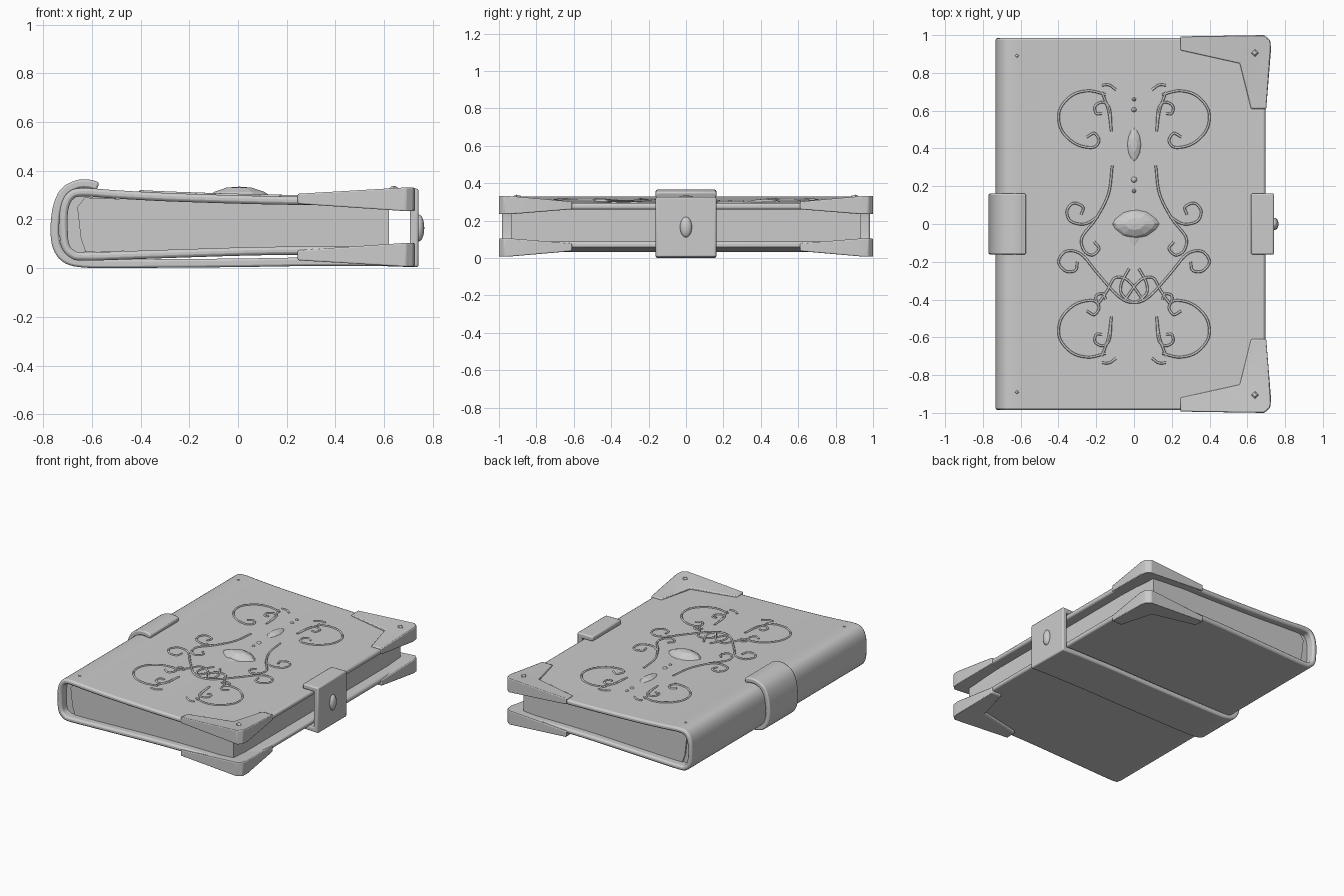
import bpy, bmesh, math
from mathutils import Vector

if "Cube" in bpy.data.objects:
    bpy.data.objects.remove(bpy.data.objects["Cube"])


def finish(name, bm, bevel=0.0, segs=2, smooth=35):
    bmesh.ops.recalc_face_normals(bm, faces=bm.faces)
    me = bpy.data.meshes.new(name)
    bm.to_mesh(me)
    bm.free()
    ob = bpy.data.objects.new(name, me)
    bpy.context.collection.objects.link(ob)
    if bevel:
        m = ob.modifiers.new("Bevel", 'BEVEL')
        m.width, m.segments, m.limit_method = bevel, segs, 'ANGLE'
        m.angle_limit = math.radians(40)
    if smooth:
        bpy.ops.object.select_all(action='DESELECT')
        bpy.context.view_layer.objects.active = ob
        ob.select_set(True)
        bpy.ops.object.shade_smooth_by_angle(angle=math.radians(smooth))
    return ob


def catmull(pts, n=4):
    p = [Vector(q) for q in pts]
    p = [p[0] * 2 - p[1]] + p + [p[-1] * 2 - p[-2]]
    out = []
    for i in range(1, len(p) - 2):
        a, b, c, d = p[i - 1:i + 3]
        for k in range(n):
            t = k / n
            out.append(0.5 * (2 * b + (c - a) * t + (2 * a - 5 * b + 4 * c - d) * t * t
                              + (3 * b - a - 3 * c + d) * t ** 3))
    return out + [p[-2]]


def strip(name, A, B, hy, bevel):
    """Solid between two paired xz outlines, spanning -hy..hy."""
    bm = bmesh.new()
    rows = [[bm.verts.new((q[0], y, q[1])) for q, y in ((a, -hy), (a, hy), (b, hy), (b, -hy))]
            for a, b in zip(A, B)]
    for r, s in zip(rows, rows[1:]):
        for k in range(4):
            bm.faces.new((r[k], r[(k + 1) % 4], s[(k + 1) % 4], s[k]))
    bm.faces.new(rows[0])
    bm.faces.new(rows[-1])
    return finish(name, bm, bevel)


def ribbon(name, path, thick, hy, bevel):
    """Band of constant thickness along an xz centre line, mitred at bends."""
    A, B = [], []
    for i, p in enumerate(path):
        ns = []
        for a, b in ((i - 1, i), (i, i + 1)):
            if a >= 0 and b < len(path):
                d = (path[b] - path[a]).normalized()
                ns.append(Vector((-d.y, d.x)))
        n = ns[0] if len(ns) == 1 else (ns[0] + ns[1]) / (1 + ns[0].dot(ns[1]))
        A.append(p + n * thick / 2)
        B.append(p - n * thick / 2)
    return strip(name, A, B, hy, bevel)


# Wrapped cover with a sagging board and rounded spine
upper = [(.695, .276), (.45, .276), (.24, .277), (0, .282), (-.3, .292), (-.5, .303), (-.64, .312),
         (-.69, .295), (-.714, .24)]
lower = [(-.716, .15), (-.708, .09), (-.68, .058), (-.63, .048), (-.4, .055), (0, .068),
         (.24, .072), (.45, .072), (.695, .070)]
ribbon("cover", catmull(upper + lower), .034, .985, .012)

TOP = catmull([(x, z + .017) for x, z in reversed(upper[:7])])


def top(x):
    for a, b in zip(TOP, TOP[1:]):
        if a.x <= x <= b.x:
            return a.y + (b.y - a.y) * (x - a.x) / (b.x - a.x)
    return TOP[-1].y


# Page block and the lining behind it
hi = [(-.66, .25), (-.63, .290), (-.3, .277), (0, .267), (.24, .262), (.62, .261)]
lo = [(-.645, .12), (-.625, .066), (-.3, .074), (0, .083), (.24, .087), (.62, .087)]
strip("pages", hi, lo, .935, 0)
strip("spine_lining", [(-.705, .26), (-.66, .297), (-.5, .286)],
      [(-.705, .09), (-.66, .065), (-.5, .068)], .925, 0)

# Strap around spine, underside and fore edge
strap = catmull([(-.575, .335), (-.61, .346), (-.66, .344), (-.715, .312), (-.745, .24), (-.752, .14),
                 (-.738, .075), (-.70, .035), (-.63, .02), (-.5, .018)])
strap += [Vector(q) for q in ((0, .022), (.3, .027), (.6, .026), (.724, .022), (.724, .309), (.62, .309))]
ribbon("strap", strap, .035, .162, .01)

# Oval button on the strap
bm = bmesh.new()
bmesh.ops.create_uvsphere(bm, u_segments=16, v_segments=10, radius=1)
for v in bm.verts:
    v.co = (.743 + v.co.x * .022, v.co.y * .032, .165 + v.co.z * .055)
finish("strap_button", bm)

# Four wedge-shaped corner guards (x, y, bottom, top)
GUARD = [(.245, .993, .264, .306), (.245, .92, .264, .303), (.56, .85, .25, .308), (.62, .61, .26, .302),
         (.70, .61, .26, .302), (.726, .93, .234, .33), (.72, .975, .234, .332), (.69, 1, .234, .332)]
for sy in (1, -1):
    for side in ("upper", "lower"):
        bm = bmesh.new()
        f = (lambda z: z) if side == "upper" else (lambda z: .338 - z)
        b = [bm.verts.new((x, y * sy, f(z0))) for x, y, z0, z1 in GUARD]
        t = [bm.verts.new((x, y * sy, f(z1))) for x, y, z0, z1 in GUARD]
        caps = [bm.faces.new(b), bm.faces.new(t)]
        for i in range(len(b)):
            j = (i + 1) % len(b)
            bm.faces.new((b[i], b[j], t[j], t[i]))
        bmesh.ops.triangulate(bm, faces=caps)
        finish(side + "_corner_guard", bm, .006)


def gem(name, x, y, a, b, h, n=12, power=1.5, z=None):
    """Faceted lens with pointed ends along its long axis."""
    bm = bmesh.new()
    z = top(x) - .004 if z is None else z
    rings = []
    for s, k in ((1, 0), (.8, .45), (.4, .9)):
        ring = []
        for i in range(n):
            c, d = math.cos(math.tau * i / n), math.sin(math.tau * i / n)
            if a >= b:
                d = math.copysign(abs(d) ** power, d)
            else:
                c = math.copysign(abs(c) ** power, c)
            ring.append(bm.verts.new((x + a * s * c, y + b * s * d, z + h * k)))
        rings.append(ring)
    tip = bm.verts.new((x, y, z + h))
    bm.faces.new(rings[0])
    for r, s in zip(rings, rings[1:]):
        for i in range(n):
            bm.faces.new((r[i], r[(i + 1) % n], s[(i + 1) % n], s[i]))
    for i in range(n):
        bm.faces.new((rings[-1][i], rings[-1][(i + 1) % n], tip))
    finish(name, bm, smooth=0)


# Cover gems, beads and rivets
gem("centre_gem", .005, 0, .13, .08, .04)
gem("gem_setting", 0, -.01, .085, .125, .012, n=4, power=1)
gem("upper_gem", 0, .42, .04, .1, .02)
for y, r in ((.66, .012), (.605, .015), (.235, .018), (.175, .012)):
    gem("bead", 0, y, r, r, .014, n=10, power=1)
for sy in (1, -1):
    gem("guard_rivet", .64, .905 * sy, .02, .02, .012, n=4, power=1, z=.326)
    gem("cover_rivet", -.62, .89 * sy, .014, .014, .01, n=4, power=1)

# Raised scrollwork: right-half paths, mirrored in x (and y for the end scrolls)
ends = [[(.15, .685), (.24, .705), (.33, .68), (.395, .60), (.385, .50), (.31, .425), (.22, .405),
         (.185, .44), (.21, .48), (.25, .46)],
        [(.12, .49), (.13, .61), (.165, .645), (.205, .625), (.20, .585), (.17, .585)],
        [(.12, .49), (.135, .60), (.17, .70)],
        [(.17, .735), (.13, .735), (.095, .71)]]
middle = [[(.115, .31), (.135, .16), (.2, .03), (.275, -.07), (.265, -.14), (.22, -.165), (.185, -.13), (.21, -.095)],
          [(.19, .04), (.26, 0), (.335, .015), (.355, .07), (.32, .11), (.27, .09), (.28, .05)],
          [(.30, -.2), (.31, -.245), (.36, -.25), (.40, -.2), (.36, -.145), (.28, -.16), (.19, -.265),
           (.08, -.385), (0, -.415), (-.065, -.37), (-.065, -.31), (-.025, -.235)],
          [(-.05, -.405), (.03, -.30), (.1, -.285), (.14, -.35), (.19, -.42), (.2, -.38), (.165, -.37), (.15, -.40)]]
cu = bpy.data.curves.new("scrollwork", 'CURVE')
cu.dimensions, cu.bevel_depth, cu.bevel_resolution, cu.use_fill_caps = '3D', .0065, 1, True
for paths, ys in ((ends, (1, -1)), (middle, (1,))):
    for path in paths:
        pts = catmull(path, 6)
        for sx in (1, -1):
            for sy in ys:
                sp = cu.splines.new('POLY')
                sp.points.add(len(pts) - 1)
                for q, p in zip(sp.points, pts):
                    q.co = (p.x * sx, p.y * sy, top(p.x * sx) + .001, 1)
ob = bpy.data.objects.new("scrollwork", cu)
bpy.context.collection.objects.link(ob)
